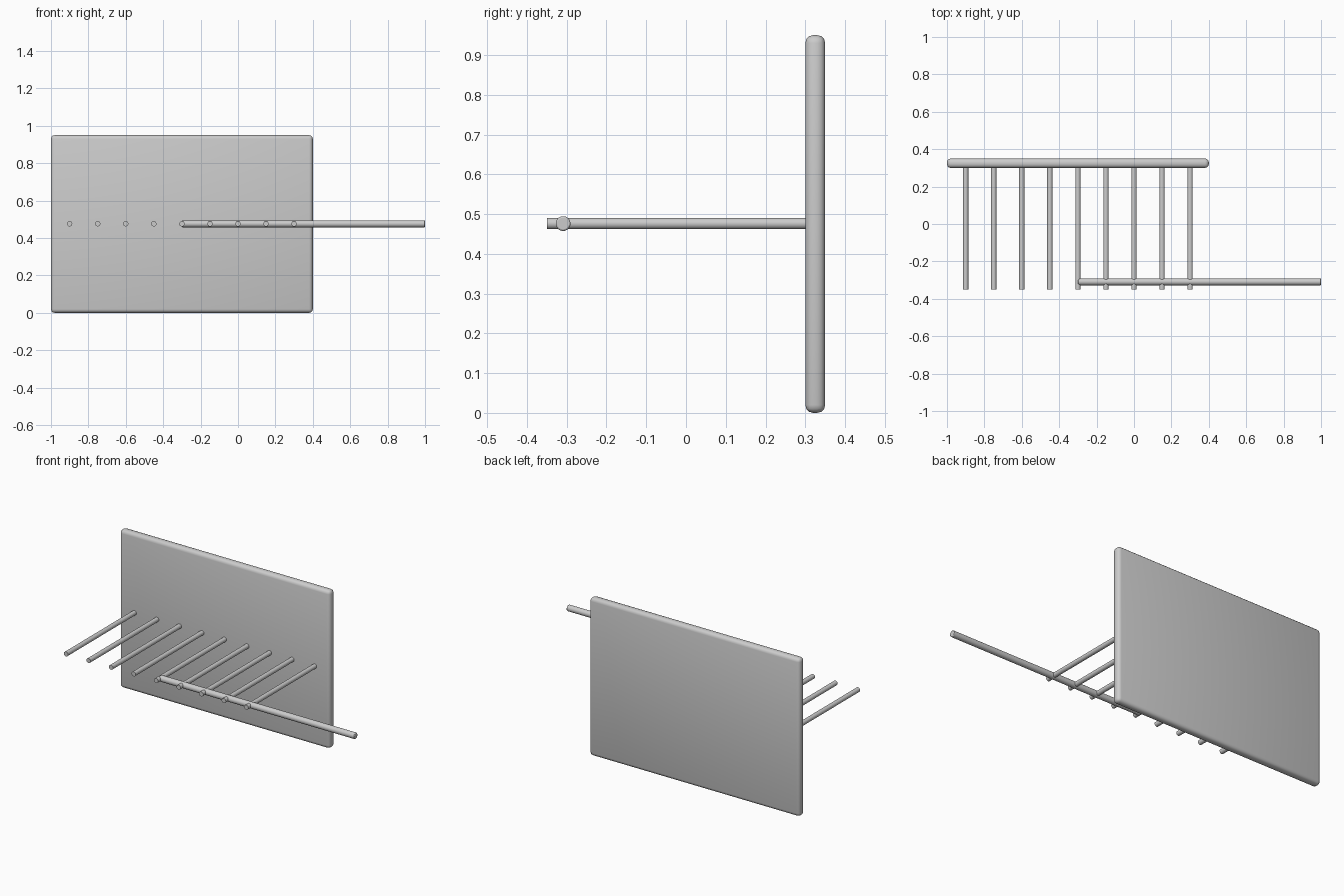
import bpy
from math import pi

if "Cube" in bpy.data.objects:
    bpy.data.objects.remove(bpy.data.objects["Cube"])

ROD_Z = 0.476


def rod(name, centre, length, radius, rotation):
    bpy.ops.mesh.primitive_cylinder_add(vertices=32, radius=radius, depth=length,
                                        location=centre, rotation=rotation)
    ob = bpy.context.object
    ob.name = name
    bpy.ops.object.shade_smooth_by_angle()
    return ob


# Upright back panel with softened edges
bpy.ops.mesh.primitive_cube_add(size=1, location=(-0.3, 0.325, 0.475))
panel = bpy.context.object
panel.name = "back_panel"
panel.scale = (1.4, 0.05, 0.95)
bpy.ops.object.transform_apply(location=False, rotation=False, scale=True)
bevel = panel.modifiers.new("soft_edges", "BEVEL")
bevel.width = 0.02
bevel.segments = 3
bpy.ops.object.shade_smooth()

# Row of pegs standing out from the panel
for i in range(9):
    rod(f"peg_{i + 1}", (-0.9 + 0.15 * i, -0.02, ROD_Z), 0.66, 0.014, (pi / 2, 0, 0))

# Long crossbar running through the peg tips, with slightly eased ends
bar = rod("crossbar", (0.35, -0.309, ROD_Z), 1.3, 0.0185, (0, pi / 2, 0))
ease = bar.modifiers.new("eased_ends", "BEVEL")
ease.width = 0.004
ease.segments = 2
